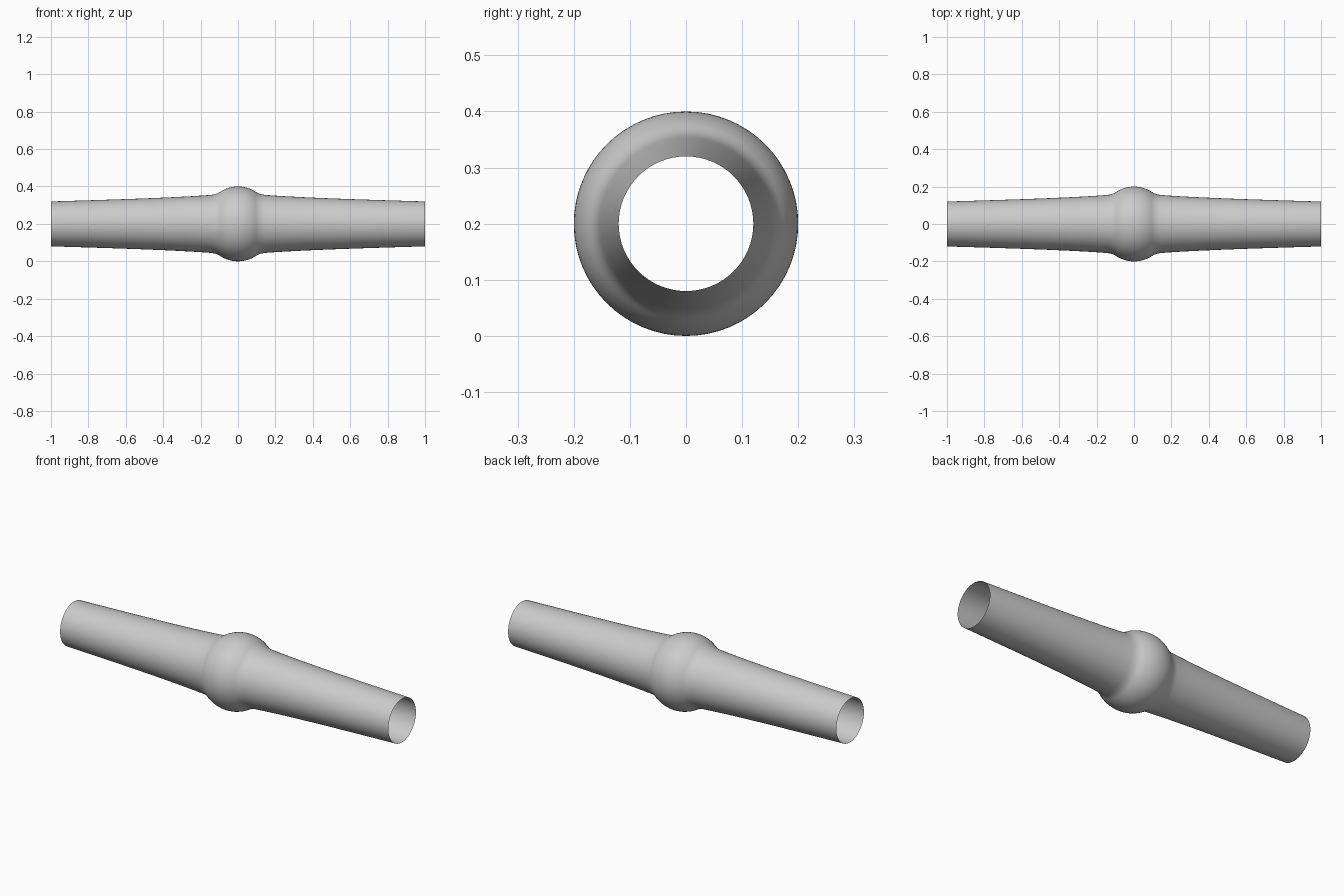
import bpy, bmesh, math
from mathutils.geometry import interpolate_bezier
from mathutils import Vector

if "Cube" in bpy.data.objects:
    bpy.data.objects.remove(bpy.data.objects["Cube"])

SIDES = 64
AXIS_Z = 0.2

# Half profile (distance from middle, radius): bulb, neck, then a gentle taper
def bez(p0, p1, p2, p3, n):
    pts = interpolate_bezier(*[Vector((a, b, 0)) for a, b in (p0, p1, p2, p3)], n)
    return [(p.x, p.y) for p in pts]

half = bez((0, .2), (.035, .2), (.065, .19), (.09, .175), 9)
half += bez((.09, .175), (.105, .164), (.12, .158), (.145, .155), 7)[1:]
half += bez((.145, .155), (.35, .139), (.7, .129), (1, .12), 14)[1:]
profile = [(-x, r) for x, r in reversed(half[1:])] + half

# Thin open tube swept round the x axis
bm = bmesh.new()
rings = []
for x, r in profile:
    rings.append([bm.verts.new((x, r * math.cos(2 * math.pi * i / SIDES),
                                AXIS_Z + r * math.sin(2 * math.pi * i / SIDES)))
                  for i in range(SIDES)])
for a, b in zip(rings, rings[1:]):
    for i in range(SIDES):
        j = (i + 1) % SIDES
        bm.faces.new((a[i], a[j], b[j], b[i])).smooth = True
# Outward normals
bm.normal_update()
f = bm.faces[:][0]
c = f.calc_center_median()
if f.normal.dot(Vector((0, c.y, c.z - AXIS_Z))) < 0:
    bmesh.ops.reverse_faces(bm, faces=bm.faces[:])

mesh = bpy.data.meshes.new("bulged_tube")
bm.to_mesh(mesh)
bm.free()
bpy.context.collection.objects.link(bpy.data.objects.new("bulged_tube", mesh))
